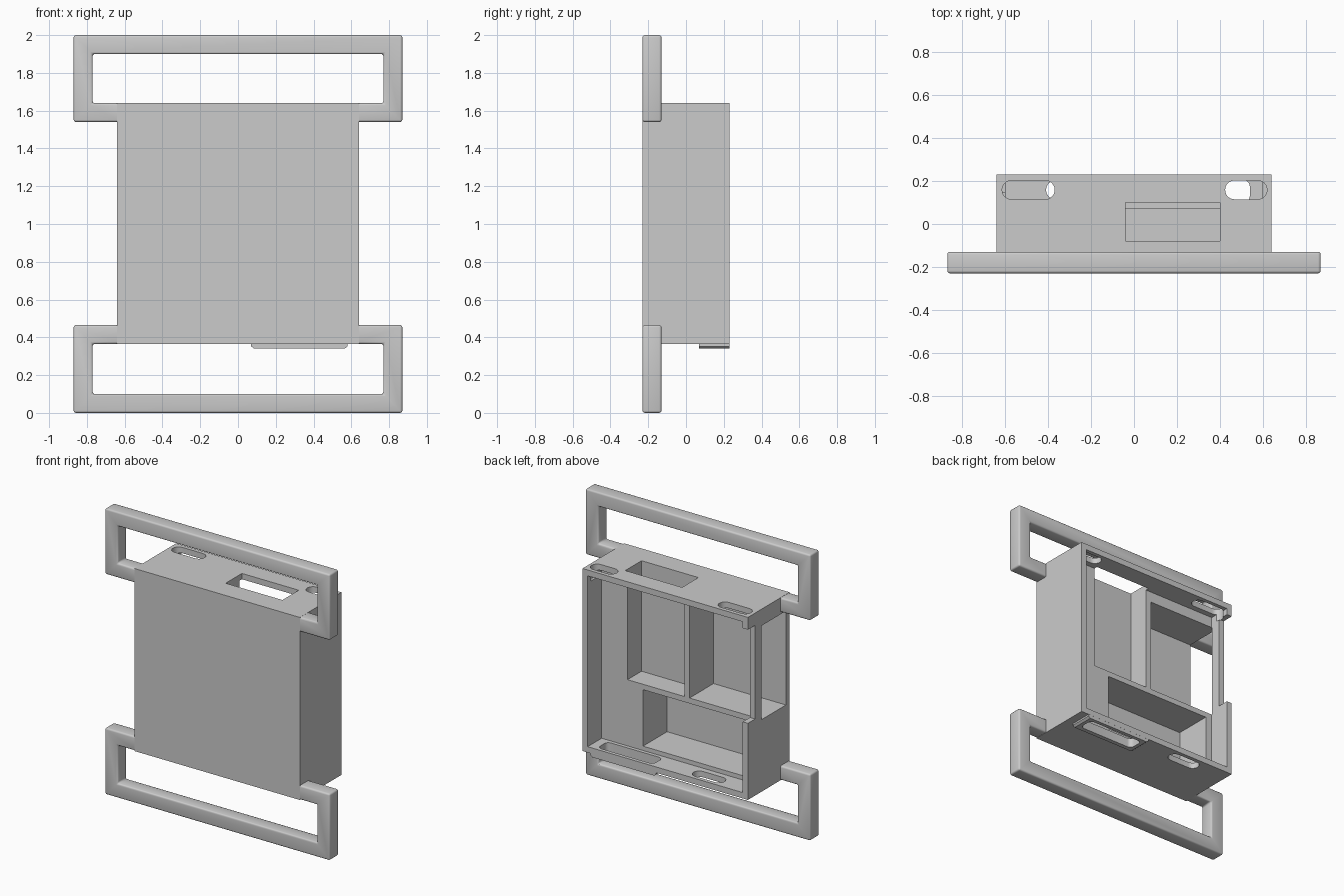
import bpy, bmesh, math

if "Cube" in bpy.data.objects:
    bpy.data.objects.remove(bpy.data.objects["Cube"])

grey = bpy.data.materials.new("light_grey")
grey.diffuse_color = (0.6, 0.6, 0.6, 1)
grey.use_nodes = True
grey.node_tree.nodes["Principled BSDF"].inputs["Base Color"].default_value = grey.diffuse_color


def make_object(name, bm):
    bmesh.ops.recalc_face_normals(bm, faces=bm.faces[:])
    mesh = bpy.data.meshes.new(name)
    bm.to_mesh(mesh)
    bm.free()
    mesh.materials.append(grey)
    obj = bpy.data.objects.new(name, mesh)
    bpy.context.collection.objects.link(obj)
    return obj


def prism(name, outline, axis, lo, hi):
    """Extrude a 2D outline along z (axis 'z') or along y (axis 'y')."""
    bm = bmesh.new()
    place = (lambda a, b, h: (a, b, h)) if axis == 'z' else (lambda a, b, h: (a, h, b))
    low = [bm.verts.new(place(a, b, lo)) for a, b in outline]
    high = [bm.verts.new(place(a, b, hi)) for a, b in outline]
    bm.faces.new(low)
    bm.faces.new(high)
    n = len(outline)
    for i in range(n):
        j = (i + 1) % n
        bm.faces.new((low[i], low[j], high[j], high[i]))
    return make_object(name, bm)


def box(name, x0, x1, y0, y1, z0, z1):
    return prism(name, [(x0, y0), (x1, y0), (x1, y1), (x0, y1)], 'z', z0, z1)


def pill(name, x0, x1, y0, y1, z0, z1, r=None):
    """Rounded rectangle extruded in z; full half-round ends by default."""
    r = r or (y1 - y0) / 2 - 0.0005
    pts = []
    for cx, cy, start in ((x1 - r, y1 - r, 0), (x0 + r, y1 - r, 90),
                          (x0 + r, y0 + r, 180), (x1 - r, y0 + r, 270)):
        for k in range(7):
            t = math.radians(start + k * 15)
            pts.append((cx + r * math.cos(t), cy + r * math.sin(t)))
    return prism(name, pts, 'z', z0, z1)


def strap_loop(name, z0, z1, h0, h1):
    """Rectangular ring with softly rounded edges."""
    bm = bmesh.new()

    def rect(x, za, zb, y):
        return [bm.verts.new(p) for p in ((-x, y, za), (x, y, za), (x, y, zb), (-x, y, zb))]
    of, hf = rect(0.87, z0, z1, -0.23), rect(0.77, h0, h1, -0.23)
    ob, hb = rect(0.87, z0, z1, -0.13), rect(0.77, h0, h1, -0.13)
    for i in range(4):
        j = (i + 1) % 4
        for a, b in ((of, hf), (ob, hb), (of, ob), (hf, hb)):
            bm.faces.new((a[i], a[j], b[j], b[i]))
    bmesh.ops.recalc_face_normals(bm, faces=bm.faces[:])
    edges = [e for e in bm.edges if e.calc_face_angle() > 0.5]
    bmesh.ops.bevel(bm, geom=edges, offset=0.012, segments=3, profile=0.5, affect='EDGES')
    return make_object(name, bm)


def combine(target, others, operation):
    """Apply booleans one after another and remove the helpers."""
    for o in others:
        mod = target.modifiers.new(o.name, 'BOOLEAN')
        mod.operation, mod.object, mod.solver = operation, o, 'EXACT'
        o.hide_render = True
    bpy.context.view_layer.update()
    deps = bpy.context.evaluated_depsgraph_get()
    mesh = bpy.data.meshes.new_from_object(target.evaluated_get(deps))
    target.modifiers.clear()
    target.data = mesh
    for o in others:
        bpy.data.objects.remove(o)


# Case block with upper and lower strap loops and the latch tab underneath
case = box("strap_case", -0.64, 0.64, -0.2305, 0.23, 0.364, 1.641)
combine(case, [
    strap_loop("lower_loop", 0.0, 0.465, 0.1, 0.365),
    strap_loop("upper_loop", 1.54, 2.0, 1.64, 1.9),
    prism("latch_tab", [(0.07, 0.38), (0.07, 0.352), (0.085, 0.34), (0.565, 0.34),
                        (0.58, 0.352), (0.58, 0.38)], 'y', 0.07, 0.2295),
], 'UNION')

# Hollow out the shell, compartments and openings
combine(case, [
    box("lid_recess", -0.60, 0.60, 0.075, 0.40, 0.405, 1.60),
    box("connector_bay", -0.04, 0.40, -0.08, 0.10, 0.868, 1.75),
    box("side_bay", -0.75, -0.08, -0.19, 0.08, 0.868, 1.525),
    box("lower_bay", -0.55, 0.28, -0.19, 0.10, 0.435, 0.83),
    box("side_notch", -0.75, -0.59, 0.15, 0.40, 0.90, 1.555),
    pill("top_slot_left", -0.615, -0.37, 0.115, 0.203, 1.55, 1.75),
    pill("top_slot_right", 0.425, 0.62, 0.115, 0.203, 1.55, 1.75),
    pill("bottom_slot", -0.41, -0.17, 0.115, 0.203, 0.25, 0.45),
    pill("latch_opening", 0.11, 0.54, 0.10, 0.205, 0.25, 0.45, 0.03),
], 'DIFFERENCE')

# Smooth the rounded edges, keep corners crisp
bpy.ops.object.select_all(action='DESELECT')
case.select_set(True)
bpy.context.view_layer.objects.active = case
bpy.ops.object.shade_smooth_by_angle(angle=math.radians(35))
